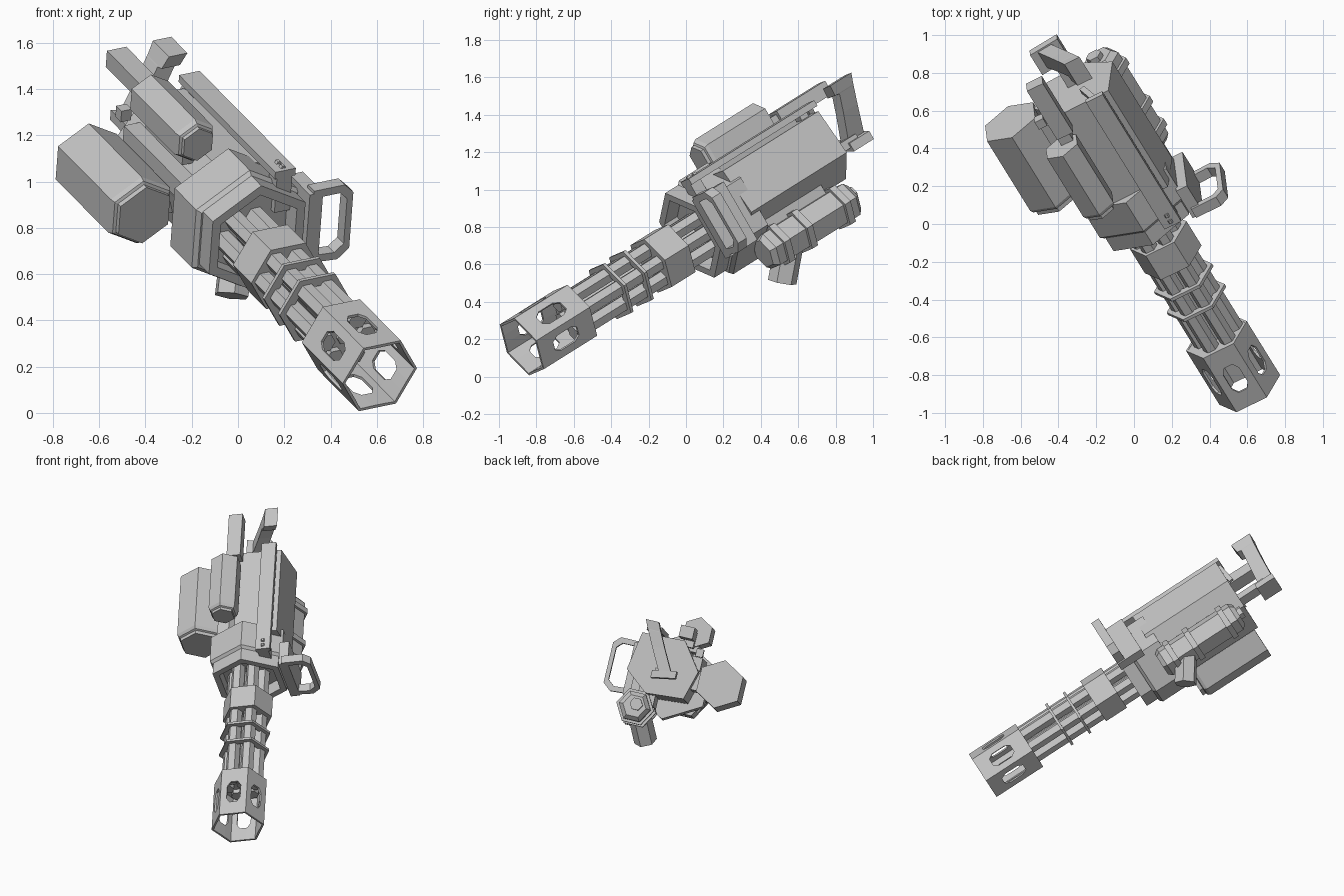
import bpy, bmesh, math
from mathutils import Vector, Matrix

if "Cube" in bpy.data.objects:
    bpy.data.objects.remove(bpy.data.objects["Cube"])

# Gun frame: c runs from muzzle to rear, w is sideways, v is the gun's own up
U = Vector((-.465, .75, .470)).normalized()
side = -U.cross(Vector((0, 0, 1))).normalized()
up = U.cross(side)
roll = math.radians(78)
V = side * math.cos(roll) + up * math.sin(roll)
W = side * math.sin(roll) - up * math.cos(roll)
M = Matrix((W, V, U)).transposed().to_4x4()
M.translation = Vector((.613, -.878, .16))

grey = bpy.data.materials.new("gunmetal grey")
grey.diffuse_color = (.55, .55, .55, 1)
grey.use_nodes = True
grey.node_tree.nodes["Principled BSDF"].inputs["Base Color"].default_value = grey.diffuse_color


def finish(name, bm):
    bmesh.ops.recalc_face_normals(bm, faces=bm.faces)
    bm.transform(M)
    mesh = bpy.data.meshes.new(name)
    bm.to_mesh(mesh)
    bm.free()
    mesh.materials.append(grey)
    obj = bpy.data.objects.new(name, mesh)
    bpy.context.collection.objects.link(obj)
    return obj


def loft(name, rings, closed=False):
    """Skin a list of equal point rings; cap the ends or close the loop."""
    bm = bmesh.new()
    rows = [[bm.verts.new(p) for p in ring] for ring in rings]
    n = len(rows[0])
    pairs = list(zip(rows, rows[1:])) + ([(rows[-1], rows[0])] if closed else [])
    for r0, r1 in pairs:
        for i in range(n):
            j = (i + 1) % n
            bm.faces.new((r0[i], r0[j], r1[j], r1[i]))
    if not closed:
        bm.faces.new(rows[0])
        bm.faces.new(rows[-1])
    return finish(name, bm)


def hexring(w, v, r, c, pointy):
    off = 30 if pointy else 0
    return [(w + r * math.cos(math.radians(60 * k + off)),
             v + r * math.sin(math.radians(60 * k + off)), c) for k in range(6)]


def prism(name, w, v, steps, pointy=False):
    """Hexagonal prism from (c, radius) steps."""
    return loft(name, [hexring(w, v, r, c, pointy) for c, r in steps])


def tube(name, w, v, r, inner, c0, c1, pointy=False):
    return loft(name, [hexring(w, v, a, c, pointy) for a, c in
                       ((r, c0), (r, c1), (inner, c1), (inner, c0))], True)


def box(name, w, v, c):
    return loft(name, [[(w[0], v[0], k), (w[1], v[0], k), (w[1], v[1], k), (w[0], v[1], k)] for k in c])


def beam(name, p, q, r, n=6, spin=0):
    """Straight n-sided bar between two points."""
    p, q = Vector(p), Vector(q)
    rot = (q - p).to_track_quat('Z', 'Y')
    ring = [rot @ Vector((r * math.cos(2 * math.pi * k / n + spin),
                          r * math.sin(2 * math.pi * k / n + spin), 0)) for k in range(n)]
    return loft(name, [[p + a for a in ring], [q + a for a in ring]])


# Muzzle shroud: six panels, each with a long eight-sided opening
R, L, c0, hl, hw = .182, .38, .185, .085, .047
half, apo = R / 2, R * math.cos(math.pi / 6)
bm = bmesh.new()
for k in range(6):
    ang = math.radians(60 * k + 30)
    n, t = Vector((math.cos(ang), math.sin(ang), 0)), Vector((-math.sin(ang), math.cos(ang), 0))

    def face(pts):
        bm.faces.new([bm.verts.new(n * apo + t * s + Vector((0, 0, c))) for s, c in pts])
    for s in (-1, 1):
        face([(s * hw, c0 - .05), (s * hw, c0 + .05), (s * half, c0 + .05), (s * half, c0 - .05)])
        end, e = (L, c0 + hl) if s > 0 else (0, c0 - hl)
        face([(-.025, e), (.025, e), (.025, end), (-.025, end)])
        for q in (-1, 1):
            face([(q * .025, e), (q * hw, c0 + s * .05), (q * half, c0 + s * .05),
                  (q * half, end), (q * .025, end)])
bmesh.ops.remove_doubles(bm, verts=bm.verts, dist=.0005)
shroud = finish("muzzle_shroud", bm)
mod = shroud.modifiers.new("wall", 'SOLIDIFY')
mod.thickness = .013
prism("shroud_back_plate", 0, 0, [(.36, .175), (.378, .175)])

# Barrel cluster, thin rings and clamp
BW = -.012
for k in range(6):
    a = math.radians(60 * k)
    prism("barrel", BW + .1 * math.cos(a), .1 * math.sin(a), [(.33, .045), (1.36, .045)])
prism("spindle", BW, 0, [(.35, .035), (1.36, .035)])
for c in (.63, .775):
    tube("barrel_ring", BW, 0, .174, .125, c - .009, c + .009)
prism("barrel_clamp", -.02, 0, [(.91, .17), (1.08, .17)])

# Front housing: hollow hood and wide collar
tube("front_hood", -.03, .03, .262, .215, 1.2, 1.34, True)
prism("collar", -.03, .02, [(1.29, .27), (1.31, .29), (1.51, .29)], True)

# Main body
profile = [(-.30, -.02), (-.255, .245), (.04, .255), (.175, .07), (.12, -.13), (-.14, -.15)]
loft("body", [[(w, v, c) for w, v in profile] for c in (1.45, 2.13)])
box("body_side_rib", (.1, .18), (.08, .17), (1.5, 2.06))

# Top rail on posts with a rear strut
box("top_rail", (-.23, -.13), (.27, .305), (1.26, 2.155))
box("rail_front_post", (-.215, -.14), (.1, .28), (1.26, 1.33))
box("rail_rear_post", (-.21, -.145), (.2, .28), (2.04, 2.09))
beam("rail_strut", (-.175, .28, 2.13), (-.12, .15, 2.15), .022, 4, math.pi / 4)
for c in (1.29, 1.33):
    prism("rail_screw", -.18, .305, [(c - .01, .012), (c + .01, .012)])

# Large ammunition canister and its mount
prism("large_canister", .333, .025, [(1.56, .14), (1.585, .14), (1.59, .155), (1.61, .166), (2.10, .166)], True)
box("canister_mount", (.08, .25), (-.05, .08), (1.65, 1.98))

# Small upper canister, rear box and fittings
prism("small_canister", .1, .337, [(1.545, .08), (1.565, .08), (1.57, .093), (1.59, .104), (2.0, .104)], True)
box("small_canister_mount", (.02, .13), (.2, .28), (1.62, 1.96))
box("rear_box", (.005, .1), (.265, .345), (2.05, 2.395))
box("rear_box_link", (.03, .1), (.22, .33), (1.98, 2.10))
box("side_knob", (.13, .18), (.17, .225), (2.09, 2.14))

# Rear grip: neck, wide base plate, slanted handle with a forward hook
box("grip_neck", (-.1, -.03), (-.025, .025), (2.1, 2.34))
loft("grip_base", [[(-.115, -.05, c), (.05, -.02, c), (.05, .03, c), (-.115, 0, c)] for c in (2.27, 2.41)])


def grip_section(w, v, ca, cb):
    return [(w - .045, v, ca), (w + .045, v, ca), (w + .045, v, cb), (w - .045, v, cb)]


loft("rear_grip", [grip_section(-.025, 0, 2.29, 2.40), grip_section(-.11, .16, 2.31, 2.41),
                   grip_section(-.16, .26, 2.32, 2.42), grip_section(-.163, .265, 2.29, 2.42),
                   grip_section(-.19, .325, 2.28, 2.43)])

# Side handle loop with its mounting slab
path = [(-.29, .215), (-.44, .215), (-.485, .17), (-.485, -.11), (-.43, -.155), (-.29, -.145)]
mid = Vector((-.34, .03))
loop = []
for c, s in ((1.19, 1), (1.25, 1), (1.25, .8), (1.19, .8)):
    loop.append([(mid.x + (w - mid.x) * s, mid.y + (v - mid.y) * s, c) for w, v in path])
loft("side_handle", loop, True)
box("handle_slab", (-.335, -.27), (-.16, .2), (1.19, 1.38))

# Lower side tube with ribs and angled foregrip
prism("side_tube", -.195, -.25, [(1.44, .085), (1.47, .11), (2.04, .11), (2.07, .08)])
for c in (1.54, 1.70, 1.97):
    prism("tube_rib", -.195, -.25, [(c - .02, .13), (c + .02, .13)])
prism("tube_end_cap", -.185, -.235, [(2.06, .045), (2.10, .045)])
box("tube_mount", (-.2, -.08), (-.22, -.08), (1.55, 1.95))
beam("foregrip", (-.19, -.25, 1.64), (-.1, -.44, 1.505), .078)
